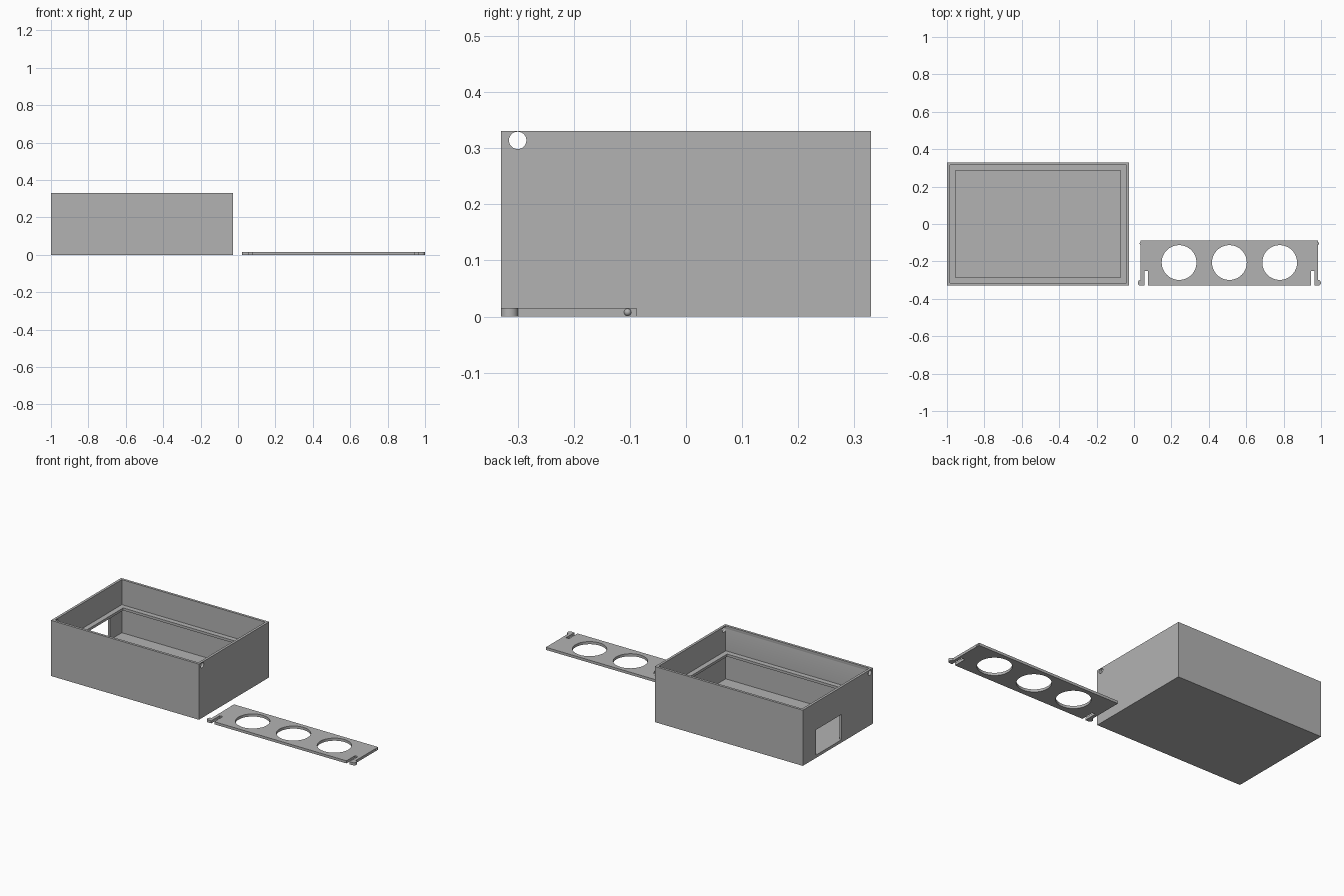
import bpy, bmesh
from math import pi, sin, cos, radians
from mathutils import Matrix, Vector

if "Cube" in bpy.data.objects:
    bpy.data.objects.remove(bpy.data.objects["Cube"], do_unlink=True)

grey = bpy.data.materials.new("plain grey")
grey.use_nodes = True
colour = (0.45, 0.45, 0.45, 1)
grey.diffuse_color = colour
grey.node_tree.nodes["Principled BSDF"].inputs["Base Color"].default_value = colour


def finish(name, bm):
    bmesh.ops.recalc_face_normals(bm, faces=bm.faces)
    mesh = bpy.data.meshes.new(name)
    bm.to_mesh(mesh)
    bm.free()
    mesh.materials.append(grey)
    obj = bpy.data.objects.new(name, mesh)
    bpy.context.collection.objects.link(obj)
    return obj


def block(name, low, high):
    low, high = Vector(low), Vector(high)
    bm = bmesh.new()
    bmesh.ops.create_cube(bm, size=1)
    for v in bm.verts:
        v.co = (low + high) / 2 + v.co * (high - low)
    return finish(name, bm)


def cylinder(name, centre, radius, depth, turn=Matrix()):
    bm = bmesh.new()
    bmesh.ops.create_cone(bm, cap_ends=True, segments=48, radius1=radius,
                          radius2=radius, depth=depth,
                          matrix=Matrix.Translation(centre) @ turn)
    return finish(name, bm)


def activate(obj):
    bpy.ops.object.select_all(action='DESELECT')
    obj.select_set(True)
    bpy.context.view_layer.objects.active = obj


def cut(obj, cutter):
    cutter.hide_render = True
    mod = obj.modifiers.new("cut", 'BOOLEAN')
    mod.operation, mod.solver, mod.object = 'DIFFERENCE', 'EXACT', cutter
    activate(obj)
    bpy.ops.object.modifier_apply(modifier=mod.name)
    bpy.data.objects.remove(cutter, do_unlink=True)


def smooth(obj):
    activate(obj)
    bpy.ops.object.shade_smooth_by_angle(angle=radians(30))


# Open box: thin walls with a shelf running round the inside
left, right, depth, height, wall = -1.0, -0.026, 0.33, 0.331, 0.015
shelf_low, shelf_top, shelf_inset = 0.167, 0.182, 0.045
box = block("box", (left, -depth, 0), (right, depth, height))


def cavity(name, inset, low, high):
    return block(name, (left + inset, -depth + inset, low),
                 (right - inset, depth - inset, high))


cut(box, cavity("upper_cavity", wall, shelf_top, 0.4))
cut(box, cavity("lower_cavity", wall, wall, shelf_low))
cut(box, cavity("shelf_opening", shelf_inset, 0.16, 0.2))

# Side window and hinge holes
cut(box, block("window_cutter", (-1.1, -0.035, 0.017), (-0.97, 0.205, shelf_low)))
cut(box, cylinder("hinge_hole_cutter", (-0.5, -0.30, 0.314), 0.0155, 1.4,
                  Matrix.Rotation(pi / 2, 4, 'Y')))
smooth(box)

# Flap: mirrored outline with slotted spring arms and rounded hinge nubs
mid, half, nub, thick = 0.51, 0.474, 0.0155, 0.0155
front, back = -0.33, -0.088
side = [(half - 0.039, front), (half - 0.039, -0.25),
        (half - 0.019, -0.25), (half - 0.019, front)]
side += [(half + nub * cos(a), front + nub + nub * sin(a))
         for a in (-pi / 2 + pi * i / 16 for i in range(17))]
side += [(half, back)]
outline = side + [(-x, y) for x, y in reversed(side)]
bm = bmesh.new()
face = bm.faces.new([bm.verts.new((mid + x, y, 0)) for x, y in outline])
new = bmesh.ops.extrude_face_region(bm, geom=[face])["geom"]
bmesh.ops.translate(bm, vec=(0, 0, thick),
                    verts=[g for g in new if isinstance(g, bmesh.types.BMVert)])
flap = finish("flap", bm)

# Three round openings
for i in (-1, 0, 1):
    cut(flap, cylinder("round_cutter", (mid + i * 0.269, -0.206, 0), 0.093, 0.2))
smooth(flap)

# Small snap bumps at the back corners
for label, sign in (("left", 1), ("right", -1)):
    bm = bmesh.new()
    bmesh.ops.create_uvsphere(
        bm, u_segments=24, v_segments=12, radius=0.0065,
        matrix=Matrix.Translation((mid + sign * half, -0.104, thick / 2)))
    smooth(finish(label + "_snap_bump", bm))
